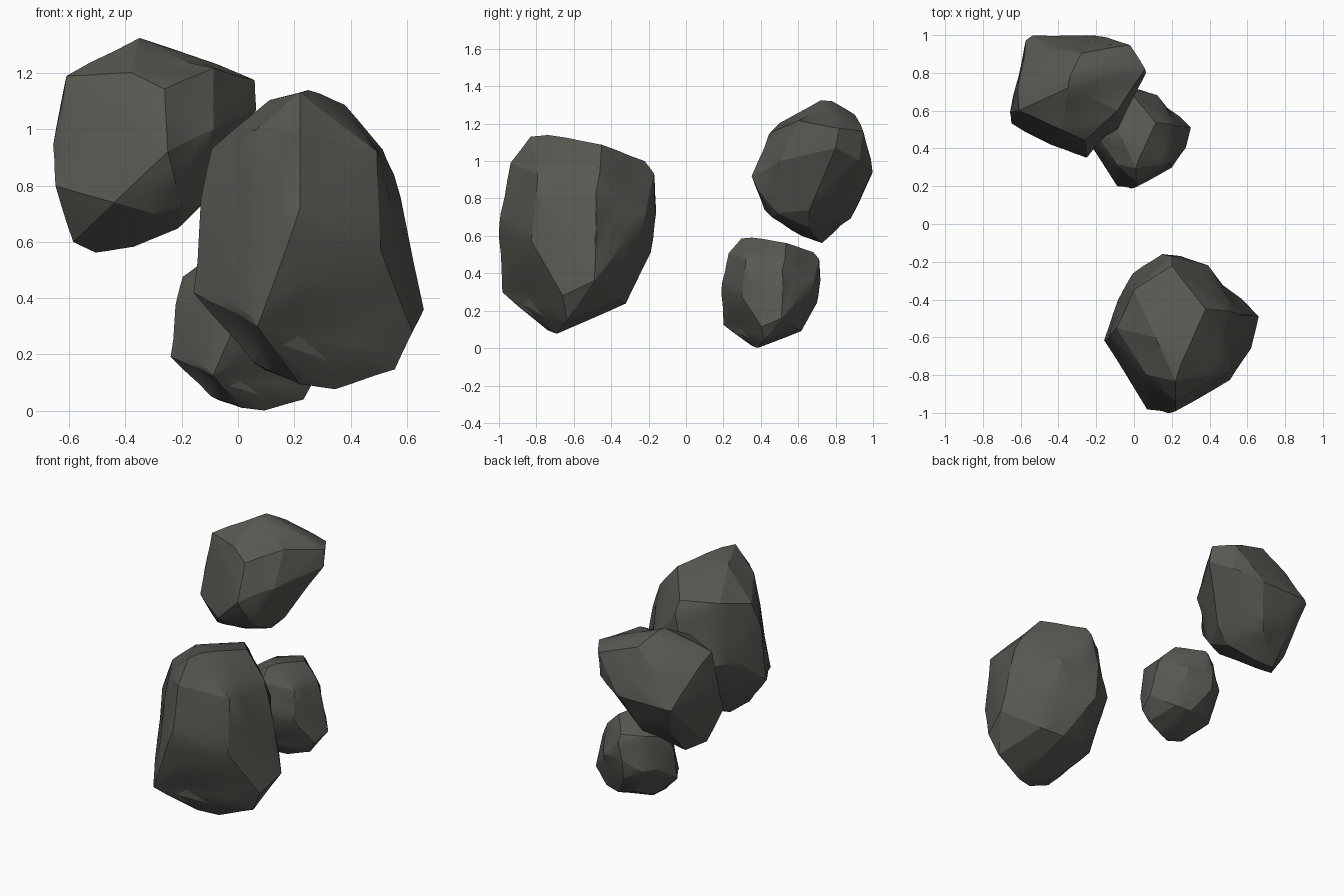
import bpy, bmesh
from mathutils import Vector, noise

stone = bpy.data.materials.new("dark_stone")
stone.diffuse_color = (0.095, 0.098, 0.083, 1)

# Corner points of the tall boulder (shared by its small copy)
TALL = [
    (.25, -.74, 1.14), (.22, -.83, 1.13), (.38, -.45, 1.09), (.11, -.6, 1.11),
    (.22, -.935, .99), (.22, -.99, .72), (.18, -1.0, .6), (.07, -.98, .3),
    (.06, -.8, 1.0), (0, -.86, .42), (-.155, -.615, .42), (-.125, -.6, .75), (-.09, -.55, .93),
    (.49, -.79, .92), (.51, -.83, .57), (.62, -.66, .28), (.555, -.635, .15),
    (.66, -.49, .36), (.61, -.48, .59), (.555, -.48, .84), (.52, -.46, .93),
    (.06, -.75, .165), (.1, -.6, .15), (.22, -.74, .09), (.345, -.69, .08),
    (.15, -.155, .73), (.245, -.17, .75), (.2, -.175, .93), (.2, -.22, 1.0), (.39, -.22, .7),
    (.465, -.31, .75), (.15, -.19, .51), (.3, -.325, .24), (-.005, -.265, .6),
    (-.085, -.4, .6), (.1, -.35, .29), (.45, -.36, .26), (0, -.35, .98),
]
# Corner points of the raised boulder
RAISED = [
    (-.35, .72, 1.33), (-.34, .78, 1.325), (-.61, .60, 1.19), (-.38, .50, 1.20),
    (-.26, .44, 1.145), (-.25, .355, .92), (-.23, .39, .84), (-.44, .42, .74), (-.645, .535, .8),
    (-.66, .59, .945), (-.585, .62, .6), (-.6, .72, .68), (-.505, .727, .565), (-.37, .70, .585),
    (-.3, .46, .70), (-.2, .49, .72), (-.215, .65, .65), (-.125, .66, .74),
    (-.085, .5, 1.0), (-.085, .6, 1.22),
    (.06, .82, 1.175), (.06, .8, 1.07), (-.02, .95, 1.16), (-.02, .93, 1.0),
    (-.535, .995, .94), (-.57, .97, .93), (-.206, 1.0, .94), (-.28, .905, 1.25),
    (-.45, .93, 1.12), (-.2, .947, 1.145), (-.3, .88, .695), (-.5, .86, .7),
    (-.60, .86, .9), (-.61, .72, 1.15),
]


def boulder(name, points, dents=(), move=None):
    """Chiselled stone: hull of its corners, fine facets, chipped dents."""
    bm = bmesh.new()
    for p in points:
        bm.verts.new(p)
    hull = bmesh.ops.convex_hull(bm, input=bm.verts)
    junk = [g for g in hull["geom_interior"] if isinstance(g, bmesh.types.BMVert)]
    bmesh.ops.delete(bm, geom=junk, context='VERTS')
    bmesh.ops.subdivide_edges(bm, edges=bm.edges, cuts=2, use_grid_fill=True)
    bmesh.ops.triangulate(bm, faces=bm.faces)
    bm.normal_update()
    shifts = []
    for v in bm.verts:
        d = .012 * noise.noise(v.co * 5)
        for centre, radius, depth in dents:
            t = (v.co - Vector(centre)).length / radius
            if t < 1:
                d -= depth * (1 - t * t)
        shifts.append(v.normal * d)
    for v, s in zip(bm.verts, shifts):
        v.co += s
    if move:
        a, b, k = move
        for v in bm.verts:
            v.co = Vector(b[i] + (v.co[i] - a[i]) * k[i] for i in range(3))
    bmesh.ops.recalc_face_normals(bm, faces=bm.faces)
    me = bpy.data.meshes.new(name)
    bm.to_mesh(me)
    bm.free()
    ob = bpy.data.objects.new(name, me)
    bpy.context.collection.objects.link(ob)
    me.materials.append(stone)
    bpy.context.view_layer.objects.active = ob
    ob.select_set(True)
    bpy.ops.object.shade_smooth_by_angle(angle=.35)
    ob.select_set(False)


tall_dents = [((.24, -.9, .28), .13, .04), ((.02, -.85, .25), .12, .03),
              ((.5, -.35, .65), .15, .02), ((.4, -.26, .95), .12, .02)]
boulder("large_boulder", TALL, tall_dents)
boulder("small_boulder", TALL, tall_dents,
        ((.25, -.578, .61), (.03, .455, .297), (.66, .63, .555)))
boulder("raised_boulder", RAISED, [((-.16, .44, .95), .1, .02), ((-.2, .62, 1.27), .14, .025)])
